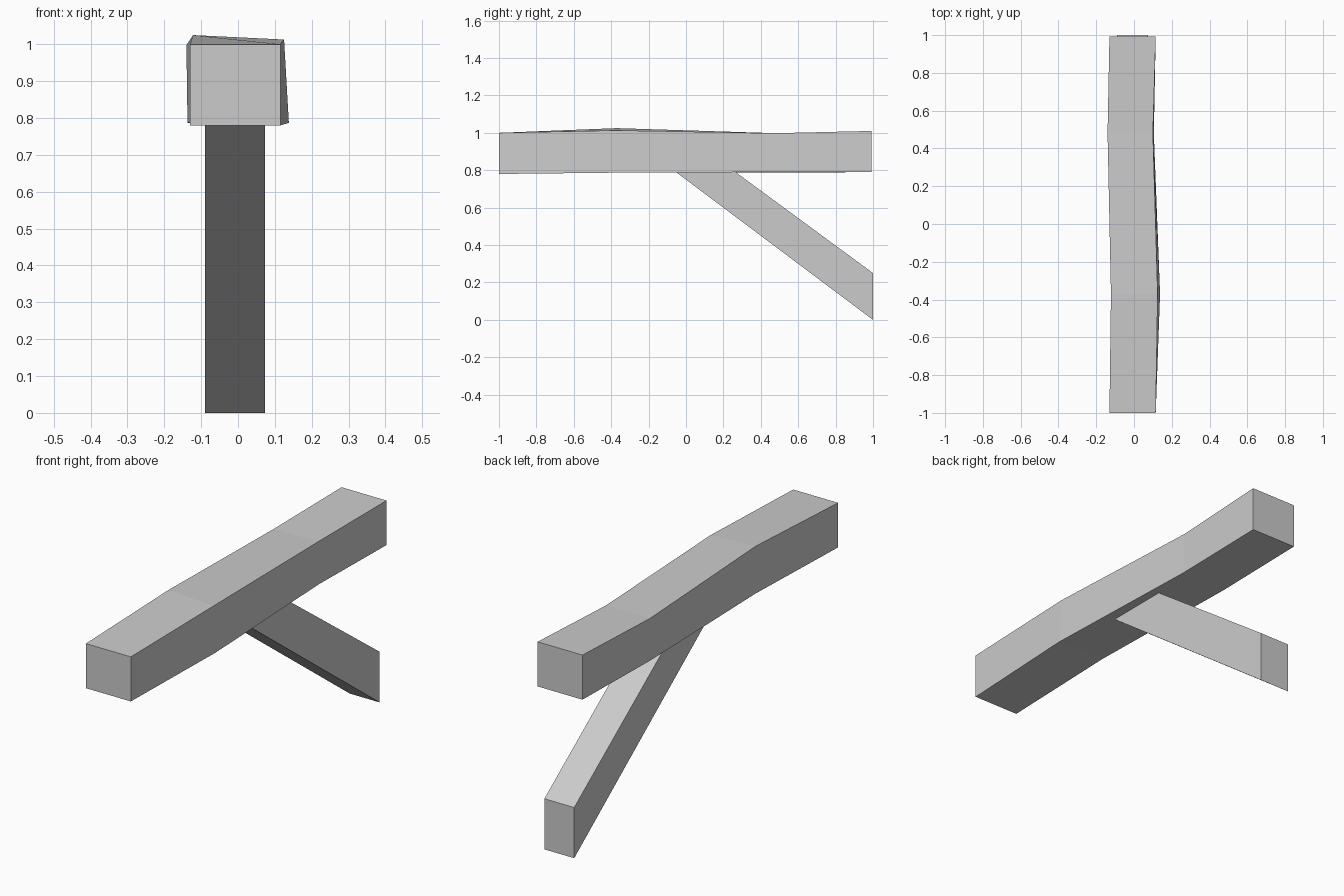
import bpy
import bmesh

cube = bpy.data.objects.get("Cube")
if cube:
    bpy.data.objects.remove(cube, do_unlink=True)

grey = bpy.data.materials.new("plain_grey")
grey.use_nodes = True
colour = (0.6, 0.6, 0.6, 1)
grey.diffuse_color = colour
grey.node_tree.nodes["Principled BSDF"].inputs["Base Color"].default_value = colour


def loft(name, sections):
    """Join four-sided sections into one closed, flat-shaded bar."""
    bm = bmesh.new()
    rings = [[bm.verts.new(p) for p in ring] for ring in sections]
    for a, b in zip(rings, rings[1:]):
        for i in range(4):
            j = (i + 1) % 4
            bm.faces.new((a[i], a[j], b[j], b[i]))
    bm.faces.new(rings[0])
    bm.faces.new(rings[-1])
    bmesh.ops.recalc_face_normals(bm, faces=bm.faces)
    mesh = bpy.data.meshes.new(name)
    bm.to_mesh(mesh)
    bm.free()
    mesh.materials.append(grey)
    obj = bpy.data.objects.new(name, mesh)
    bpy.context.collection.objects.link(obj)
    return obj


# Slightly warped beam: y, then x and z of each corner
# (bottom left, bottom right, top right, top left)
beam = [
    (-1.0, [(-.13, .78), (.115, .78), (.115, 1.0), (-.13, 1.0)]),
    (-.37, [(-.12, .79), (.138, .787), (.125, 1.013), (-.122, 1.025)]),
    (.48, [(-.137, .787), (.105, .79), (.1, .998), (-.14, .998)]),
    (.993, [(-.13, .79), (.115, .79), (.115, 1.01), (-.13, 1.01)]),
]
loft("beam", [[(x, y, z) for x, z in ring] for y, ring in beam])

# Diagonal brace, cut upright at the back and level inside the beam
side = [(-.08, .81), (.238, .81), (1.0, .25), (1.0, 0)]
loft("diagonal_brace", [[(x, y, z) for y, z in side] for x in (-.09, .073)])
